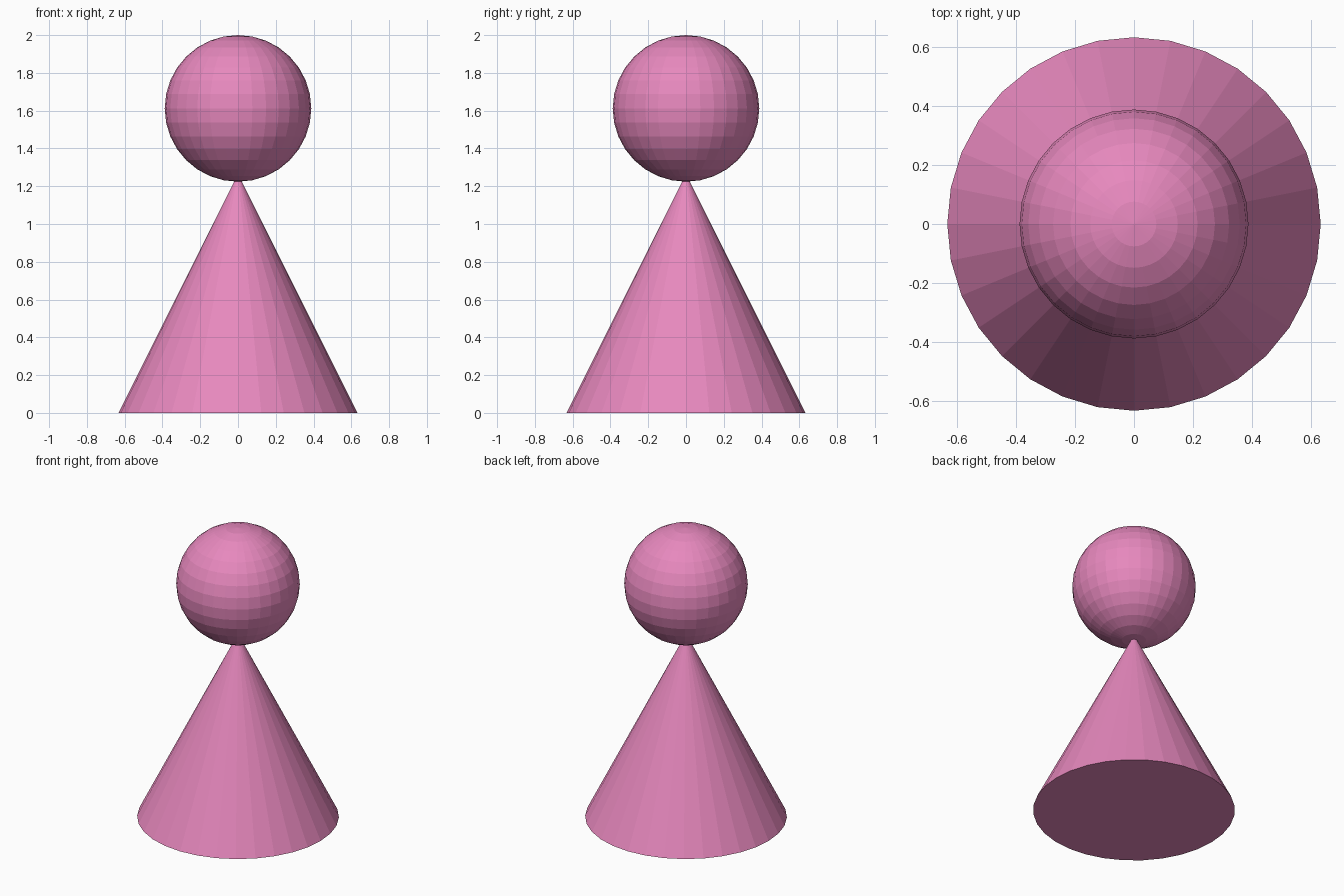
import bpy

if "Cube" in bpy.data.objects:
    bpy.data.objects.remove(bpy.data.objects["Cube"])

pink = bpy.data.materials.new("pink")
pink.diffuse_color = (0.8, 0.248, 0.514, 1)
pink.use_nodes = True
pink.node_tree.nodes["Principled BSDF"].inputs["Base Color"].default_value = pink.diffuse_color

BASE_R = 0.633
CONE_H = 2 * BASE_R
HEAD_R = 0.388


def finish(name):
    ob = bpy.context.object
    ob.name = name
    ob.data.materials.append(pink)
    bpy.ops.object.shade_flat()


# Cone body, its tip hidden inside the ball
bpy.ops.mesh.primitive_cone_add(vertices=32, radius1=BASE_R, radius2=0,
                                depth=CONE_H, location=(0, 0, CONE_H / 2))
finish("body_cone")

# Faceted ball on top
bpy.ops.mesh.primitive_uv_sphere_add(segments=32, ring_count=16, radius=HEAD_R,
                                     location=(0, 0, 2 - HEAD_R))
finish("head_ball")
